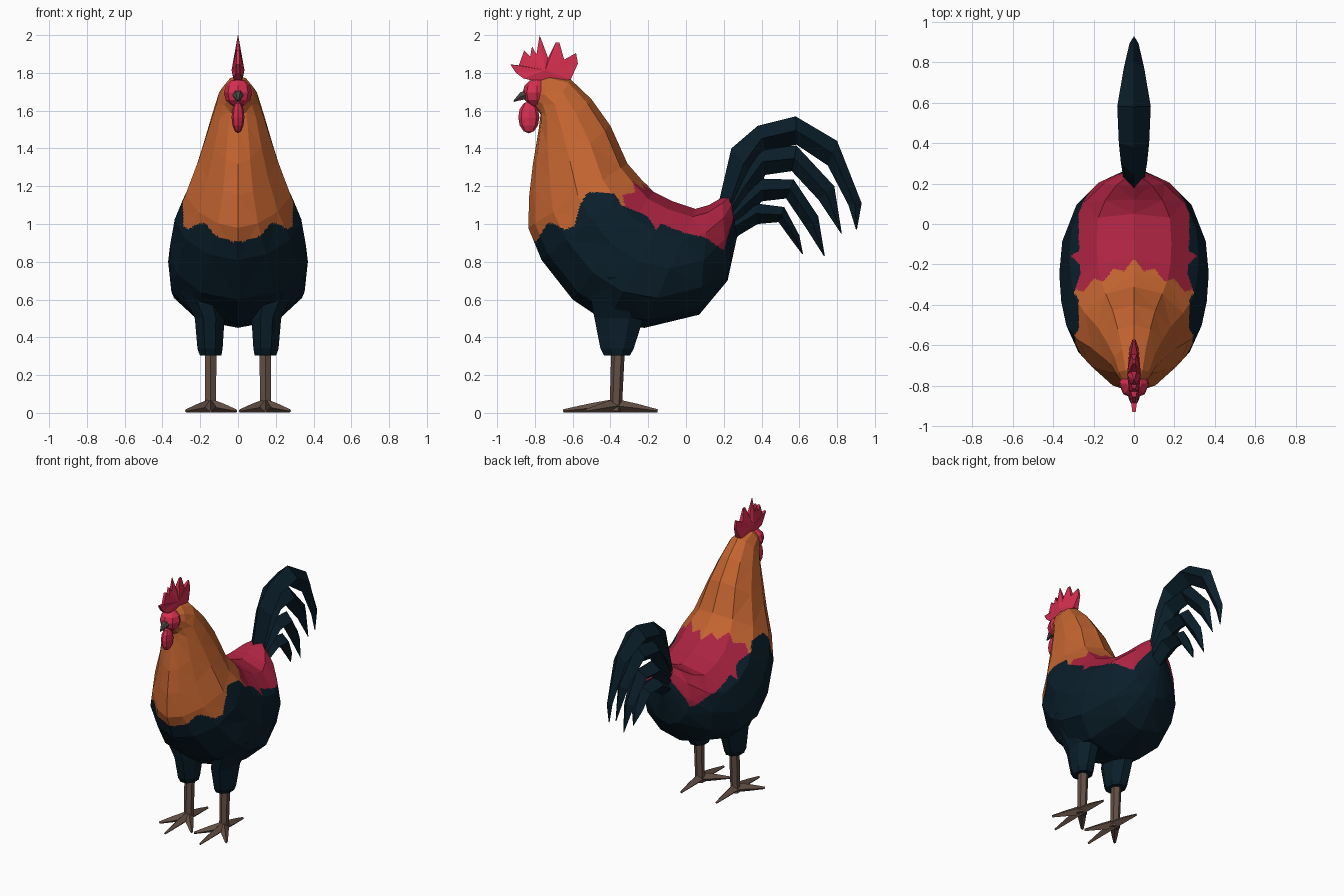
import bpy, bmesh, math
from mathutils import Vector

if "Cube" in bpy.data.objects:
    bpy.data.objects.remove(bpy.data.objects["Cube"])


def material(name, rgb):
    m = bpy.data.materials.new(name)
    m.diffuse_color = (*rgb, 1)
    m.use_nodes = True
    m.node_tree.nodes["Principled BSDF"].inputs["Base Color"].default_value = m.diffuse_color
    return m


ORANGE = material("orange feathers", (0.56, 0.13, 0.03))
DARK = material("blue black feathers", (0.003, 0.013, 0.023))
SADDLE = material("crimson feathers", (0.41, 0.017, 0.053))
RED = material("red skin", (0.68, 0.028, 0.08))
BROWN = material("brown leg", (0.125, 0.08, 0.06))
HORN = material("dark beak", (0.07, 0.06, 0.055))


def loft(bm, rings):
    """Skin closed rings of points, capping both ends."""
    rows = [[bm.verts.new(p) for p in r] for r in rings]
    for a, b in zip(rows, rows[1:]):
        for i in range(len(a)):
            j = (i + 1) % len(a)
            bm.faces.new((a[i], a[j], b[j], b[i]))
    bm.faces.new(rows[0])
    bm.faces.new(rows[-1])


def tube(bm, points, sides=6):
    """Straight tapered limb through (x, y, z, radius) points."""
    d = (Vector(points[-1][:3]) - Vector(points[0][:3])).normalized()
    u = d.cross(Vector((1, 0, 0)) if abs(d.z) > 0.7 else Vector((0, 0, 1))).normalized()
    v = d.cross(u)
    rings = []
    for x, y, z, r in points:
        rings.append([Vector((x, y, z)) + r * (u * math.cos(t) + v * math.sin(t))
                      for t in (2 * math.pi * i / sides for i in range(sides))])
    loft(bm, rings)


def finish(name, bm, mats, mirror=False):
    bmesh.ops.recalc_face_normals(bm, faces=bm.faces[:])
    me = bpy.data.meshes.new(name)
    bm.to_mesh(me)
    bm.free()
    for m in mats:
        me.materials.append(m)
    ob = bpy.data.objects.new(name, me)
    bpy.context.collection.objects.link(ob)
    if mirror:
        ob.modifiers.new("mirror", "MIRROR").use_mirror_merge = False
    return ob


def lerp_table(table, t):
    for (a, fa), (b, fb) in zip(table, table[1:]):
        if t <= b:
            return fa + (fb - fa) * max(0, t - a) / (b - a)
    return table[-1][1]


# Body and neck: rings as top (y, z), bottom (y, z), half width, fullness of underside
BODY = [(-.80, 1.755, -.81, 1.64, .045, 1), (-.72, 1.785, -.77, 1.58, .085, 1),
        (-.61, 1.765, -.78, 1.50, .115, .9), (-.50, 1.66, -.81, 1.32, .16, .8),
        (-.40, 1.52, -.83, 1.15, .21, .75), (-.31, 1.32, -.835, .98, .28, .75),
        (-.24, 1.24, -.765, .81, .335, .9), (-.17, 1.17, -.60, .60, .36, 1.1),
        (-.07, 1.12, -.42, .48, .37, 1.2), (.05, 1.08, -.22, .45, .355, 1.2),
        (.12, 1.10, .07, .52, .285, 1.1), (.19, 1.14, .22, .70, .175, 1),
        (.23, 1.16, .27, .93, .065, 1)]
# Height of the dark belly's ragged upper edge along y
EDGE = [(-.9, .87), (-.79, .91), (-.73, 1.01), (-.64, .97), (-.59, .99), (-.56, 1.1),
        (-.52, 1.17), (-.38, 1.16), (-.34, 1.1), (-.2, 1.04), (-.16, .97), (-.13, 1.0),
        (0, .95), (.1, .93), (.2, .86), (.22, .93), (.26, 1.06)]
bm = bmesh.new()
rings = []
for ty, tz, by, bz, w, full in BODY:
    ring = []
    for i in range(12):
        a = 2 * math.pi * i / 12
        k = (1 + math.cos(a)) / 2
        wide = full if i in (5, 7) else (1 + full) / 2 if i in (4, 8) else 1
        ring.append((w * math.sin(a) * wide, by + (ty - by) * k, bz + (tz - bz) * k))
    rings.append(ring)
loft(bm, rings)
bmesh.ops.triangulate(bm, faces=bm.faces[:])
bmesh.ops.subdivide_edges(bm, edges=bm.edges[:], cuts=13, use_grid_fill=True)
for f in bm.faces:
    x, y, z = f.calc_center_median()
    zig = abs((abs(x) / .1) % 1 - .5) * .08
    if z < lerp_table(EDGE, y):
        f.material_index = 1
    elif y > -.21 - .5 * abs(x) + zig:
        f.material_index = 2
finish("body", bm, [ORANGE, DARK, SADDLE])

# Thighs
bm = bmesh.new()
THIGH = [(.305, .145, -.365, .062, .075), (.34, .148, -.365, .072, .095),
         (.5, .15, -.355, .085, .14), (.57, .17, -.35, .1, .16), (.72, .21, -.32, .155, .22)]
loft(bm, [[(cx + rx * math.cos(t), cy + ry * math.sin(t), z)
           for t in (math.pi * (i + .5) / 4 for i in range(8))]
          for z, cx, cy, rx, ry in THIGH])
finish("thighs", bm, [DARK], True)

# Shanks and toes
bm = bmesh.new()
tube(bm, [(.145, -.36, .33, .036), (.145, -.37, .07, .033), (.145, -.375, .01, .036)])
for tx, ty in ((.145, -.65), (.275, -.53), (.01, -.53), (.145, -.15)):
    mx, my = .145 + (tx - .145) * .5, -.375 + (ty + .375) * .5
    tube(bm, [(.145, -.375, .038, .036), (mx, my, .025, .024), (tx, ty, .01, .009)], 4)
finish("legs", bm, [BROWN], True)


def ball(name, loc, scale, mat):
    bm = bmesh.new()
    bmesh.ops.create_uvsphere(bm, u_segments=8, v_segments=6, radius=1)
    for v in bm.verts:
        v.co = Vector([c * s + l for c, s, l in zip(v.co, scale, loc)])
    return finish(name, bm, [mat])


# Red face and wattle
ball("face", (0, -.79, 1.695), (.075, .075, .075), RED)
ball("wattle", (0, -.832, 1.565), (.034, .056, .085), RED)

# Hooked beak
bm = bmesh.new()
tube(bm, [(0, -.83, 1.685, .034), (0, -.87, 1.677, .024), (0, -.912, 1.65, .004)])
finish("beak", bm, [HORN])

# Comb: toothed outline, thick at the base and thinning towards the tips
COMB = [(-.70, 1.75), (-.79, 1.755), (-.86, 1.77), (-.90, 1.80), (-.93, 1.845),
        (-.885, 1.84), (-.857, 1.918), (-.83, 1.86), (-.815, 1.94), (-.795, 1.875),
        (-.775, 2.0), (-.73, 1.88), (-.69, 1.96), (-.67, 1.96), (-.645, 1.87),
        (-.582, 1.905), (-.572, 1.85), (-.61, 1.765)]
bm = bmesh.new()
sides = []
for s in (-1, 1):
    row = [bm.verts.new((s * (.001 + .1 * min(.2, 2 - z)) * (.5 if y < -.88 or y > -.6 else 1), y, z))
           for y, z in COMB]
    hub = bm.verts.new((s * .034, -.745, 1.815))
    for i, v in enumerate(row):
        bm.faces.new((v, row[(i + 1) % len(row)], hub))
    sides.append(row)
for i in range(len(COMB)):
    j = (i + 1) % len(COMB)
    bm.faces.new((sides[0][i], sides[0][j], sides[1][j], sides[1][i]))
finish("comb", bm, [RED])

# Tail feathers: outer (y, z) and inner (y, z) edge points, last is the tip
FEATHERS = [
    [(.17, 1.10, .25, 1.0), (.24, 1.40, .37, 1.24), (.38, 1.52, .42, 1.385), (.58, 1.57, .585, 1.42),
     (.80, 1.44, .75, 1.31), (.93, 1.11, .86, 1.10), (.905, .97, .90, .97)],
    [(.17, 1.08, .25, .98), (.26, 1.27, .36, 1.13), (.39, 1.40, .42, 1.26), (.585, 1.415, .56, 1.28),
     (.785, 1.20, .70, 1.13), (.825, .95, .82, .95)],
    [(.18, 1.05, .24, .95), (.27, 1.16, .33, 1.02), (.40, 1.24, .40, 1.12), (.57, 1.235, .53, 1.135),
     (.70, 1.04, .635, .98), (.735, .83, .73, .83)],
    [(.18, 1.02, .24, .90), (.28, 1.06, .28, .94), (.36, 1.11, .38, 1.0), (.52, 1.09, .49, 1.01),
     (.60, .94, .555, .92), (.62, .84, .615, .84)]]
for n, rows in enumerate(FEATHERS):
    widths = [.05, .065, .075, .083, .05, .022, .003] if n == 0 else [.05, .06, .07, .065, .04, .003]
    bm = bmesh.new()
    loft(bm, [[(0, oy, oz), (w, (oy + iy) / 2, (oz + iz) / 2), (0, iy, iz),
               (-w, (oy + iy) / 2, (oz + iz) / 2)]
              for (oy, oz, iy, iz), w in zip(rows, widths)])
    finish(f"tail_feather_{n + 1}", bm, [DARK])
